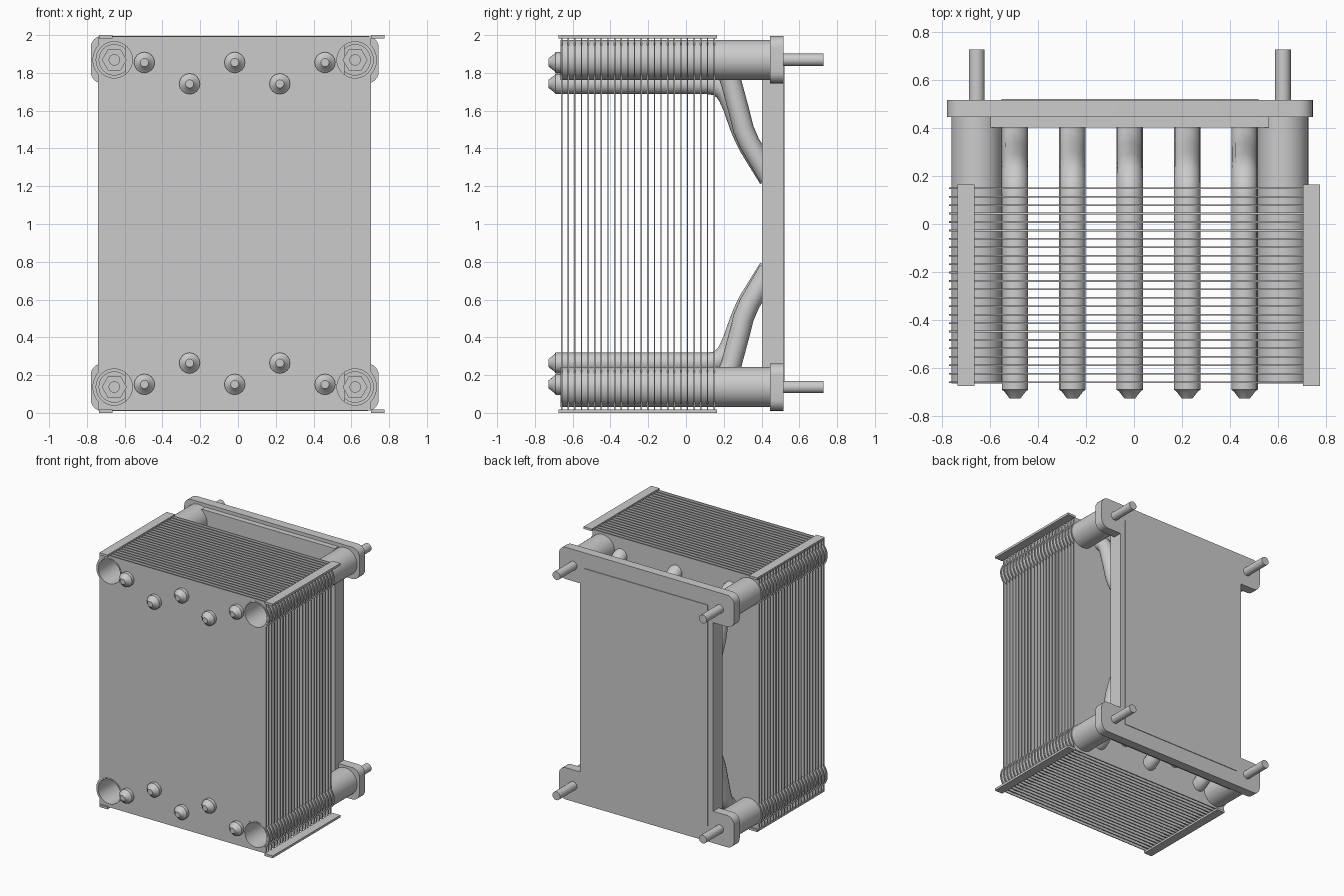
import bpy
from math import sin, cos, pi, radians, sqrt

if "Cube" in bpy.data.objects:
    bpy.data.objects.remove(bpy.data.objects["Cube"], do_unlink=True)

metal = bpy.data.materials.new("light grey metal")
metal.use_nodes = True
GREY = (0.6, 0.6, 0.6, 1)
metal.diffuse_color = GREY
metal.node_tree.nodes["Principled BSDF"].inputs["Base Color"].default_value = GREY

CX, CZ = -0.0175, 1.003                 # centre of the symmetrical layout
TUBE_X, TUBE_Z = 0.6375, 0.866          # corner tube offsets from the centre
CORNERS = [(sx, sz) for sx in (-1, 1) for sz in (-1, 1)]


def finish(name, curve):
    """Turn a curve into a smooth-shaded mesh object."""
    temp = bpy.data.objects.new("temp", curve)
    bpy.context.collection.objects.link(temp)
    bpy.context.view_layer.update()
    mesh = bpy.data.meshes.new_from_object(
        temp.evaluated_get(bpy.context.evaluated_depsgraph_get()))
    bpy.data.objects.remove(temp, do_unlink=True)
    bpy.data.curves.remove(curve)
    mesh.name = name
    mesh.materials.clear()
    mesh.materials.append(metal)
    mesh.shade_smooth()
    mesh.set_sharp_from_angle(angle=radians(32))
    obj = bpy.data.objects.new(name, mesh)
    bpy.context.collection.objects.link(obj)
    return obj


def slab(name, loops, y0, y1):
    """Extrude x-z outlines (later loops are holes) from y0 to y1."""
    curve = bpy.data.curves.new(name, "CURVE")
    curve.dimensions = "2D"
    curve.fill_mode = "BOTH"
    curve.extrude = (y1 - y0) / 2
    for loop in loops:
        spline = curve.splines.new("POLY")
        spline.points.add(len(loop) - 1)
        for point, (x, z) in zip(spline.points, loop):
            point.co = (x, z, 0, 1)
        spline.use_cyclic_u = True
    obj = finish(name, curve)
    obj.rotation_euler.x = pi / 2
    obj.location.y = (y0 + y1) / 2
    return obj


def circle(x, z, r, n=32):
    return [(x + r * cos(2 * pi * i / n), z + r * sin(2 * pi * i / n)) for i in range(n)]


def rect(x0, x1, z0, z1):
    return [(x0, z0), (x1, z0), (x1, z1), (x0, z1)]


def four_way(quarter):
    """Mirror an upper right outline (from bottom to top) into a closed loop."""
    right = [(x, -z) for x, z in reversed(quarter)] + quarter
    left = [(-x, z) for x, z in reversed(right)]
    return [(CX + x, CZ + z) for x, z in right + left]


# Cooling fins: a sheet that bulges round the four corner tubes
half_w, half_h, collar = 0.7225, 0.99, 0.115
start = math_angle = pi / 2 - (pi / 2 - 0.735)
quarter = [(TUBE_X + collar * cos(a), TUBE_Z + collar * sin(a))
           for a in [start * (i / 6 - 1) for i in range(13)]]
quarter.append((half_w, half_h))
holes = [circle(CX + sx * TUBE_X, CZ + sz * TUBE_Z, 0.1) for sx, sz in CORNERS]
fins = slab("cooling_fins", [four_way(quarter)] + holes, -0.662, -0.655)
stack = fins.modifiers.new("stack", "ARRAY")
stack.count = 24
stack.use_relative_offset = False
stack.use_constant_offset = True
stack.constant_offset_displace = (0, 0, -0.0351)

# Edge clips along the top and bottom of the fin stack
for side, x0 in (("right", -0.735), ("left", 0.704)):
    for level, z0 in (("bottom", 0), ("top", 1.982)):
        slab(f"{level}_{side}_clip", [rect(x0, x0 + 0.071, z0, z0 + 0.018)], -0.675, 0.165)

# Corner tubes, each with a screw at its far end
for sx, sz in CORNERS:
    x, z = CX + sx * TUBE_X, CZ + sz * TUBE_Z
    tag = ("bottom" if sz < 0 else "top") + ("_right" if sx < 0 else "_left")
    slab(tag + "_tube", [circle(x, z, 0.106, 40), circle(x, z, 0.096, 40)], -0.665, 0.447)
    slab(tag + "_washer", [circle(x, z, 0.083)], 0.425, 0.446)
    slab(tag + "_screw_head", [circle(x, z, 0.066, 6)], 0.375, 0.425)
    slab(tag + "_screw_tip", [circle(x, z, 0.03, 24)], 0.36, 0.375)
    slab(tag + "_screw_shaft", [circle(x, z, 0.033, 24)], 0.42, 0.727)

# Base plate: flange with rounded ears at the corners, and a thicker block
EAR, INNER, TOP, LOW, R = 0.762, 0.58, 0.992, 0.742, 0.06
flange = [(INNER, LOW)]
for cz, a0 in ((LOW + R, -pi / 2), (TOP - R, 0)):
    flange += [(EAR - R + R * cos(a0 + i * pi / 12), cz + R * sin(a0 + i * pi / 12))
               for i in range(7)]
slab("base_flange", [four_way(flange)], 0.445, 0.516)
slab("base_block", [four_way([(INNER, 0.965)])], 0.402, 0.446)
slab("contact_panel", [four_way([(0.535, 0.87)])], 0.515, 0.521)

# Heat pipes: (y, z, radius factor) from the tapered tip to the base block
TIP = [(-0.727, 0.4), (-0.697, 0.82), (-0.69, 1)]
BEND_INNER = [(0.12, 1.742), (0.165, 1.733), (0.2, 1.71), (0.225, 1.675), (0.25, 1.62),
              (0.285, 1.52), (0.31, 1.46), (0.335, 1.41), (0.44, 1.24)]
BEND_OUTER = [(0.12, 1.855), (0.165, 1.848), (0.2, 1.825), (0.225, 1.79), (0.242, 1.74),
              (0.285, 1.58), (0.305, 1.5), (0.335, 1.43), (0.44, 1.25)]
for i in range(5):
    bend = BEND_INNER if i % 2 else BEND_OUTER
    path = [(y, bend[0][1], r) for y, r in TIP] + [(y, z, 1) for y, z in bend]
    for level in ("top", "bottom"):
        curve = bpy.data.curves.new("pipe", "CURVE")
        curve.dimensions = "3D"
        curve.bevel_depth = 0.055
        curve.bevel_resolution = 6
        curve.use_fill_caps = True
        spline = curve.splines.new("POLY")
        spline.points.add(len(path) - 1)
        for point, (y, z, r) in zip(spline.points, path):
            height = z if level == "top" else 2 * CZ - z
            point.co = (CX + (i - 2) * 0.239, y, height, 1)
            point.radius = r
        finish(f"{level}_heat_pipe_{i + 1}", curve)
